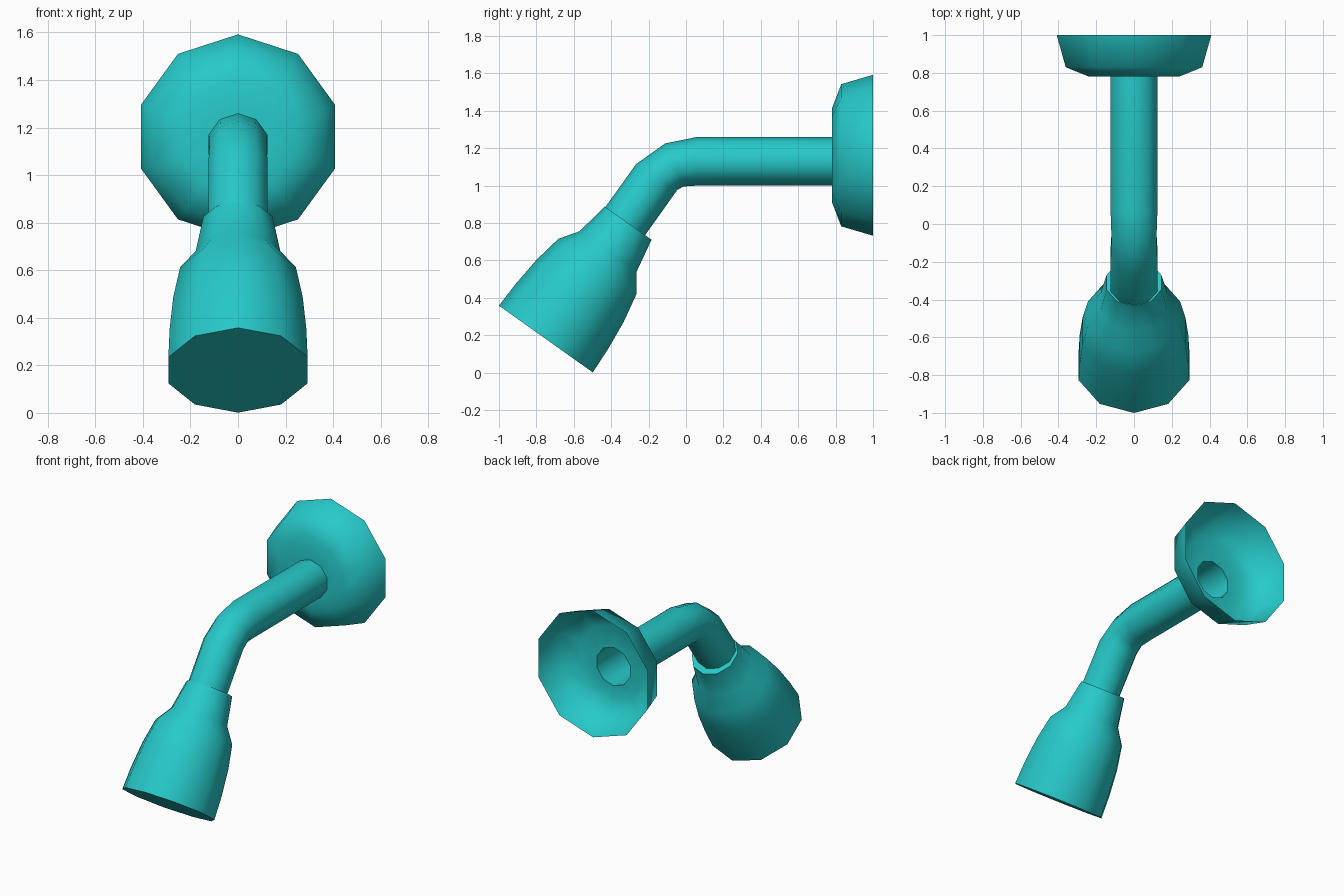
import bpy
import bmesh
from math import sin, cos, pi, radians
from mathutils import Vector

SIDES = 10

if "Cube" in bpy.data.objects:
    bpy.data.objects.remove(bpy.data.objects["Cube"])

teal = bpy.data.materials.new("teal")
teal.use_nodes = True
teal.diffuse_color = (0.02, 0.58, 0.58, 1)
teal.node_tree.nodes["Principled BSDF"].inputs["Base Color"].default_value = teal.diffuse_color


def loft(name, stations, capped=False):
    """Skin ten-sided rings given as (y, z, tilt in degrees, radius)."""
    bm = bmesh.new()
    rings = []
    for y, z, tilt, radius in stations:
        t = radians(tilt)
        up = Vector((0, -sin(t), cos(t)))
        ring = []
        for i in range(SIDES):
            a = 2 * pi * i / SIDES
            offset = Vector((sin(a), 0, 0)) + up * cos(a)
            ring.append(bm.verts.new(Vector((0, y, z)) + offset * radius))
        rings.append(ring)
    for r, s in zip(rings, rings[1:]):
        for i in range(SIDES):
            j = (i + 1) % SIDES
            bm.faces.new((r[i], s[i], s[j], r[j]))
    if capped:
        bm.faces.new(rings[0])
        bm.faces.new(rings[-1][::-1])
    mesh = bpy.data.meshes.new(name)
    bm.to_mesh(mesh)
    bm.free()
    mesh.materials.append(teal)
    obj = bpy.data.objects.new(name, mesh)
    bpy.context.collection.objects.link(obj)
    bpy.ops.object.select_all(action="DESELECT")
    obj.select_set(True)
    bpy.context.view_layer.objects.active = obj
    bpy.ops.object.shade_smooth_by_angle(angle=radians(60))


# Hollow wall flange, open at the back, with a hole where the pipe enters
loft("wall_flange", [
    (1.0, 1.162, 0, 0.43),
    (0.83, 1.162, 0, 0.38),
    (0.78, 1.162, 0, 0.25),
    (0.78, 1.13, 0, 0.13),
])

# Bent pipe, open into the flange
loft("pipe", [
    (0.78, 1.13, 0, 0.13),
    (0.06, 1.13, 0, 0.13),
    (-0.063, 1.11, 23, 0.125),
    (-0.157, 1.045, 58, 0.13),
    (-0.325, 0.81, 55, 0.13),
])

# Shower head: narrow collar flaring into a closed bell
TILT = 54.6
profile = [(0, 0.153), (0.186, 0.187), (0.285, 0.256),
           (0.443, 0.286), (0.61, 0.302), (0.76, 0.308)]
loft("shower_head", [
    (-0.309 - d * cos(radians(TILT)), 0.799 - d * sin(radians(TILT)), TILT, r)
    for d, r in profile
], capped=True)
